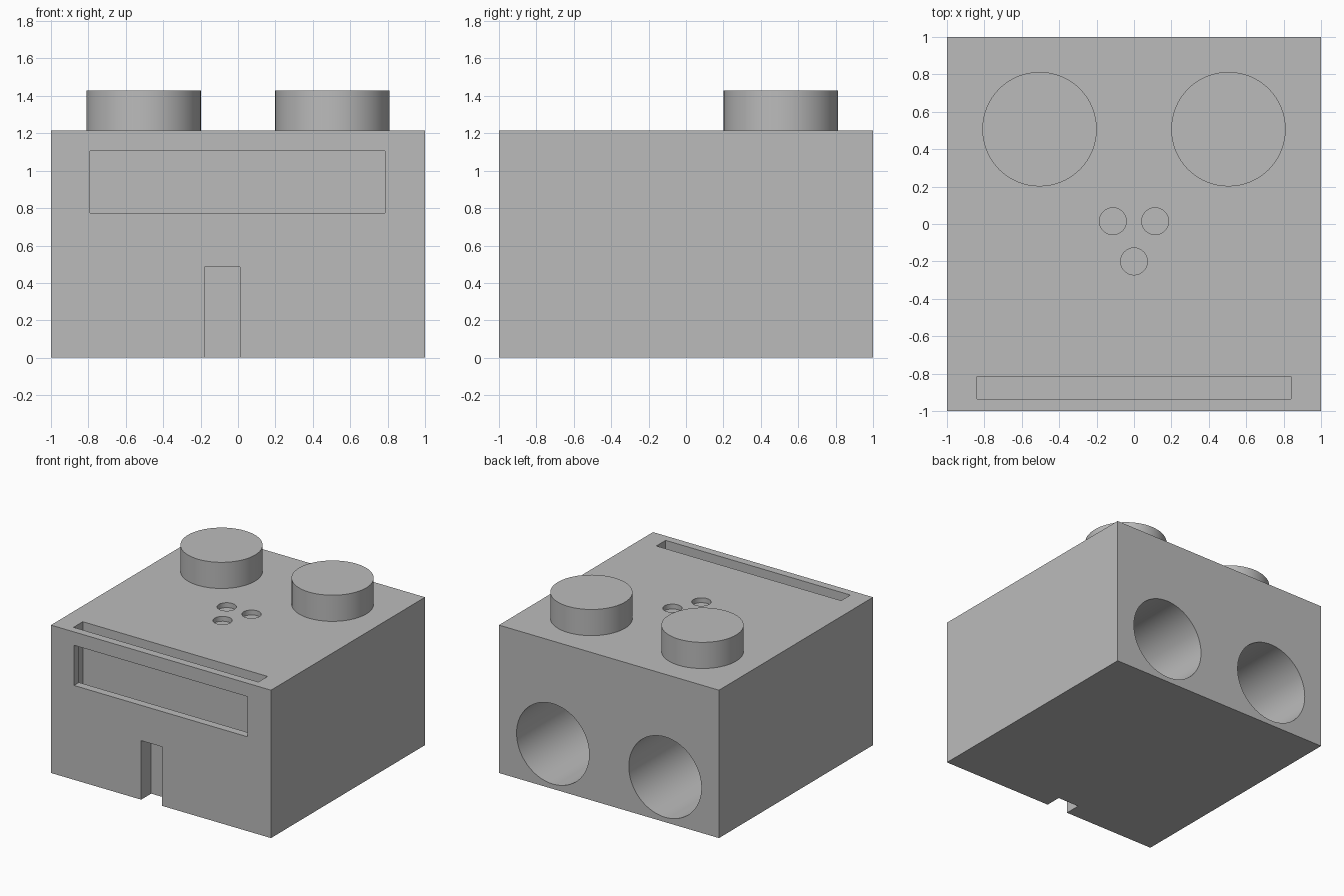
import bpy
from math import pi

default = bpy.data.objects.get("Cube")
if default:
    bpy.data.objects.remove(default)

grey = bpy.data.materials.new("plain grey")
grey.use_nodes = True
colour = (0.5, 0.5, 0.5, 1)
grey.diffuse_color = colour
grey.node_tree.nodes["Principled BSDF"].inputs["Base Color"].default_value = colour

TOP = 1.215


def finish(name):
    obj = bpy.context.object
    obj.name = obj.data.name = name
    bpy.ops.object.transform_apply(location=False, rotation=True, scale=True)
    obj.data.materials.append(grey)
    return obj


def box(name, low, high):
    centre = [(a + b) / 2 for a, b in zip(low, high)]
    bpy.ops.mesh.primitive_cube_add(size=1, location=centre)
    bpy.context.object.scale = [b - a for a, b in zip(low, high)]
    return finish(name)


def cylinder(name, radius, depth, centre, tilt=0, sides=64):
    bpy.ops.mesh.primitive_cylinder_add(vertices=sides, radius=radius, depth=depth,
                                        location=centre, rotation=(tilt, 0, 0))
    return finish(name)


def smooth(obj):
    bpy.ops.object.select_all(action="DESELECT")
    obj.select_set(True)
    bpy.context.view_layer.objects.active = obj
    bpy.ops.object.shade_smooth_by_angle(angle=pi / 6)


def cut(target, cutter):
    mod = target.modifiers.new("cut", "BOOLEAN")
    mod.operation = "DIFFERENCE"
    mod.solver = "EXACT"
    mod.object = cutter
    bpy.context.view_layer.objects.active = target
    bpy.ops.object.modifier_apply(modifier=mod.name)
    bpy.data.objects.remove(cutter)


# Main block
body = box("body", (-1, -1, 0), (1, 1, TOP))

# Panel slot from the top, opened by the front window
cut(body, box("panel_slot_cutter", (-0.84, -0.935, 0.7), (0.84, -0.815, 1.4)))
cut(body, box("window_cutter", (-0.79, -1.1, 0.775), (0.787, -0.88, 1.105)))

# Cable notch at the foot of the front
cut(body, box("notch_cutter", (-0.18, -1.1, -0.1), (0.01, -0.87, 0.485)))

# Deep round sockets in the back
for x in (-0.51, 0.51):
    cut(body, cylinder("socket_cutter", 0.33, 1.2, (x, 0.6, 0.37), pi / 2))

# Three shallow round dimples in the top
for x, y in ((-0.113, 0.015), (0.113, 0.015), (0, -0.2)):
    cut(body, cylinder("dimple_cutter", 0.072, 0.2, (x, y, TOP + 0.06), sides=32))
smooth(body)

# Studs on the top
for side, x in (("right", -0.505), ("left", 0.505)):
    smooth(cylinder(side + "_stud", 0.306, 0.215, (x, 0.507, TOP + 0.1075)))
